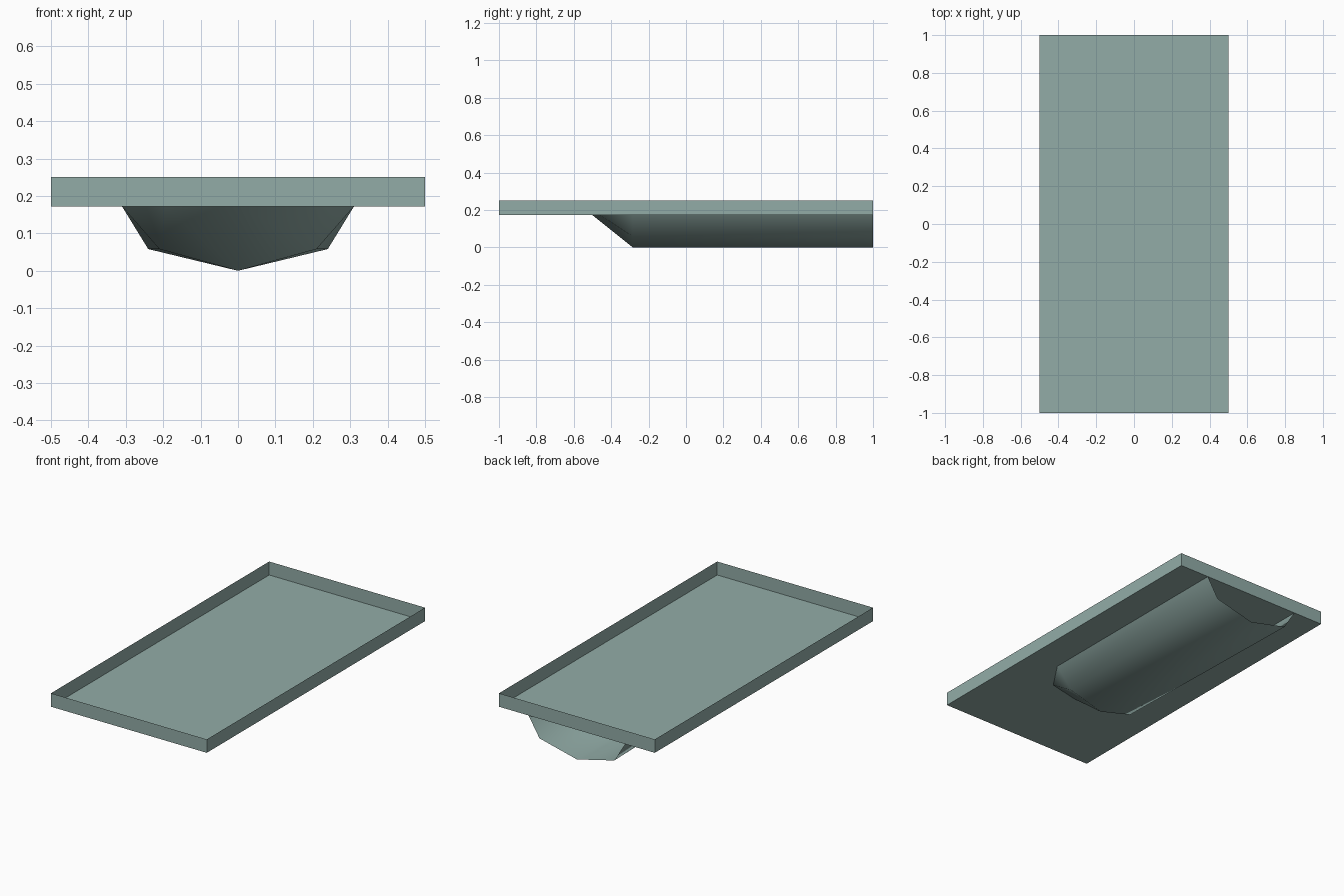
import bpy
import bmesh

cube = bpy.data.objects.get("Cube")
if cube:
    bpy.data.objects.remove(cube, do_unlink=True)

DECK, RIM = 0.172, 0.25

paint = bpy.data.materials.new("grey_green")
colour = (0.288, 0.413, 0.386, 1)
paint.diffuse_color = colour
paint.use_nodes = True
paint.node_tree.nodes["Principled BSDF"].inputs["Base Color"].default_value = colour


def finish(name, bm, smooth=False):
    """Turn a bmesh into a painted object."""
    mesh = bpy.data.meshes.new(name)
    for f in bm.faces:
        f.smooth = smooth
    bm.to_mesh(mesh)
    bm.free()
    mesh.materials.append(paint)
    obj = bpy.data.objects.new(name, mesh)
    bpy.context.collection.objects.link(obj)
    return obj


# Open tray: a box without its top face
bm = bmesh.new()
bmesh.ops.create_cube(bm, size=1)
for v in bm.verts:
    v.co.y *= 2
    v.co.z = RIM if v.co.z > 0 else DECK
bm.normal_update()
bmesh.ops.delete(bm, geom=[f for f in bm.faces if f.normal.z > 0.5],
                 context='FACES_ONLY')
finish("tray", bm)


def mirrored(half):
    """Extend a half section, given from side to middle, to both sides."""
    return half + [(-x, y, z) for x, y, z in reversed(half[:-1])]


# Hull under the tray: open stern, bow section, sloping nose up to the deck
stern = mirrored([(0.31, 1, DECK), (0.24, 1, 0.058), (0, 1, 0)])
bow = mirrored([(0.31, -0.285, DECK), (0.21, -0.285, 0.058), (0, -0.285, 0)])
nose = mirrored([(0.195, -0.457, DECK), (0, -0.5, DECK)])

bm = bmesh.new()
s, b, n = [[bm.verts.new(p) for p in row] for row in (stern, bow, nose)]
for i in range(4):
    bm.faces.new((s[i], s[i + 1], b[i + 1], b[i]))
for i in range(2):
    bm.faces.new((b[i + 1], b[i + 2], n[i + 1], n[i]))
bm.faces.new((b[0], b[1], n[0]))
bm.faces.new((b[3], b[4], n[2]))
bmesh.ops.recalc_face_normals(bm, faces=bm.faces)
bm.normal_update()
if sum(f.normal.z * f.calc_area() for f in bm.faces) > 0:
    bmesh.ops.reverse_faces(bm, faces=bm.faces)
finish("hull", bm, smooth=True)
